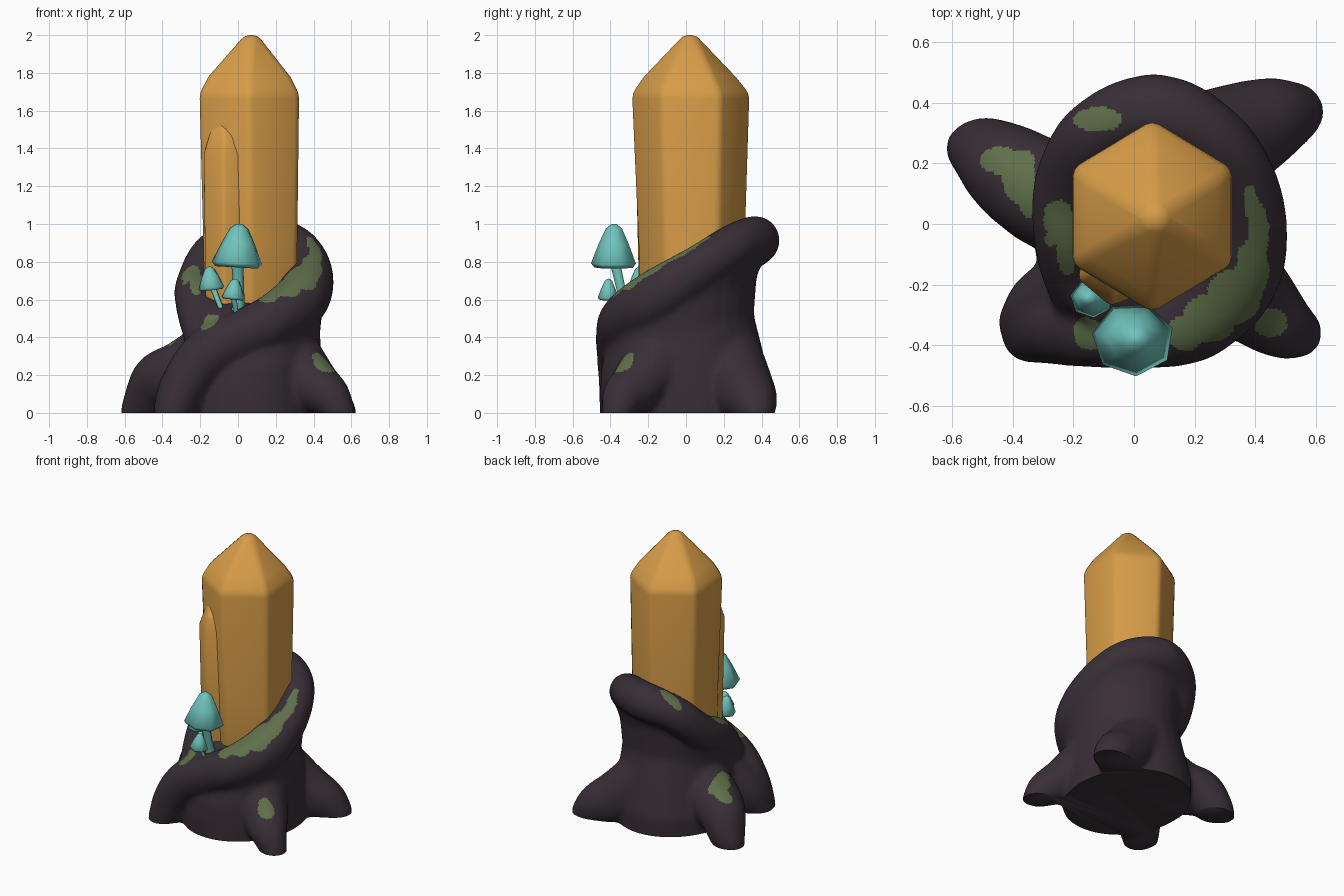
import bpy, bmesh, math
from mathutils import Vector, Matrix

old = bpy.data.objects.get("Cube")
if old:
    bpy.data.objects.remove(old, do_unlink=True)


def material(name, rgb):
    m = bpy.data.materials.new(name)
    m.use_nodes = True
    m.diffuse_color = (*rgb, 1)
    bsdf = next(n for n in m.node_tree.nodes if n.type == 'BSDF_PRINCIPLED')
    bsdf.inputs["Base Color"].default_value = (*rgb, 1)
    bsdf.inputs["Roughness"].default_value = 0.8
    return m


BARK = material("dark_bark", (0.04, 0.028, 0.037))
MOSS = material("green_moss", (0.114, 0.16, 0.07))
AMBER = material("amber_crystal", (0.68, 0.335, 0.065))
TEAL = material("teal_mushroom", (0.16, 0.55, 0.5))


def make(name, bm, *mats):
    bmesh.ops.recalc_face_normals(bm, faces=bm.faces)
    mesh = bpy.data.meshes.new(name)
    bm.to_mesh(mesh)
    bm.free()
    for m in mats:
        mesh.materials.append(m)
    ob = bpy.data.objects.new(name, mesh)
    bpy.context.collection.objects.link(ob)
    return ob


def smooth(ob, angle):
    bpy.ops.object.select_all(action='DESELECT')
    ob.select_set(True)
    bpy.context.view_layer.objects.active = ob
    bpy.ops.object.shade_smooth_by_angle(angle=math.radians(angle))


def bake(ob):
    # Replace the mesh by its modified version
    bpy.context.view_layer.update()
    ev = ob.evaluated_get(bpy.context.evaluated_depsgraph_get())
    mesh = bpy.data.meshes.new_from_object(ev)
    ob.modifiers.clear()
    ob.data = mesh


def loft(bm, rings):
    # Closed skin over rings with equal point counts
    loops = [[bm.verts.new(p) for p in r] for r in rings]
    n = len(loops[0])
    for a, b in zip(loops, loops[1:]):
        for i in range(n):
            bm.faces.new((a[i], a[(i + 1) % n], b[(i + 1) % n], b[i]))
    bm.faces.new(loops[0][::-1])
    bm.faces.new(loops[-1])


def ring(c, rx, ry, n, turn=0.0, slope=0.0):
    out = []
    for i in range(n):
        a = math.tau * i / n + turn
        y = c[1] + ry * math.sin(a)
        out.append(Vector((c[0] + rx * math.cos(a), y, c[2] + slope * y)))
    return out


def limb(bm, pts, steps=10):
    # Tapered limb of overlapping balls; points are x, y, z, radius
    p = [Vector(q) for q in pts]
    p = [2 * p[0] - p[1]] + p + [2 * p[-1] - p[-2]]
    for a, b, c, d in zip(p, p[1:], p[2:], p[3:]):
        for k in range(steps + 1):
            t = k / steps
            q = 0.5 * (2 * b + (c - a) * t + (2 * a - 5 * b + 4 * c - d) * t * t
                       + (3 * b - a - 3 * c + d) * t ** 3)
            bmesh.ops.create_uvsphere(bm, u_segments=14, v_segments=9, radius=q[3],
                                      matrix=Matrix.Translation(q.xyz))


# Stump: slanted trunk, spiral rim and four spreading roots, fused together
bm = bmesh.new()
loft(bm, [ring((x, y, z), rx, ry, 28, slope=s) for x, y, z, rx, ry, s in (
    (0.06, 0.0, -0.08, 0.39, 0.45, 0),
    (0.06, 0.0, 0.12, 0.395, 0.455, 0),
    (0.07, -0.02, 0.28, 0.375, 0.43, 0.1),
    (0.075, -0.035, 0.43, 0.36, 0.395, 0.25),
    (0.075, -0.025, 0.57, 0.375, 0.4, 0.4),
    (0.075, 0.015, 0.67, 0.39, 0.425, 0.5),
    (0.07, 0.01, 0.7, 0.32, 0.35, 0.5))])
limb(bm, [(-0.345, -0.365, 0.0, 0.095), (-0.28, -0.34, 0.16, 0.125), (-0.16, -0.335, 0.31, 0.14),
          (0.02, -0.345, 0.41, 0.135), (0.2, -0.315, 0.5, 0.14), (0.34, -0.16, 0.61, 0.15),
          (0.375, 0.06, 0.76, 0.125), (0.28, 0.26, 0.885, 0.12), (0.08, 0.37, 0.915, 0.128),
          (-0.12, 0.3, 0.845, 0.12), (-0.21, 0.14, 0.685, 0.12), (-0.215, -0.04, 0.585, 0.12),
          (-0.17, -0.2, 0.42, 0.12), (-0.1, -0.3, 0.31, 0.11)])
roots = [
    [(-0.14, 0.06, 0.28, 0.2), (-0.3, 0.105, 0.2, 0.18), (-0.415, 0.18, 0.165, 0.155),
     (-0.49, 0.235, 0.06, 0.12), (-0.54, 0.25, 0.0, 0.085)],
    [(0.13, 0.2, 0.32, 0.2), (0.32, 0.285, 0.14, 0.18), (0.45, 0.345, 0.07, 0.14), (0.53, 0.37, 0.0, 0.1)],
    [(0.24, -0.12, 0.3, 0.2), (0.39, -0.25, 0.15, 0.15), (0.48, -0.33, 0.09, 0.115), (0.54, -0.36, 0.0, 0.085)],
    [(-0.15, -0.2, 0.28, 0.16), (-0.27, -0.28, 0.13, 0.15), (-0.34, -0.325, 0.02, 0.11)]]
for r in roots:
    limb(bm, r)
stump = make("mossy_stump", bm, BARK, MOSS)
rm = stump.modifiers.new("fuse", 'REMESH')
rm.mode = 'VOXEL'
rm.voxel_size = 0.012
sm = stump.modifiers.new("soften", 'SMOOTH')
sm.factor = 0.5
sm.iterations = 30
bake(stump)

# Flat underside, then moss on the upward faces inside oval patches
bm = bmesh.new()
bm.from_mesh(stump.data)
bmesh.ops.bisect_plane(bm, geom=bm.verts[:] + bm.edges[:] + bm.faces[:], dist=1e-5,
                       plane_co=(0, 0, 0), plane_no=(0, 0, -1), clear_outer=True)
bmesh.ops.holes_fill(bm, edges=[e for e in bm.edges if e.is_boundary], sides=0)
rim_moss = [(0.17, -0.36, 0.06, 0.06), (0.25, -0.31, 0.09, 0.08), (0.33, -0.24, 0.09, 0.09),
            (0.39, -0.15, 0.055, 0.1), (0.41, -0.03, 0.035, 0.1), (0.385, 0.07, 0.025, 0.06),
            (-0.12, 0.345, 0.08, 0.04), (-0.25, 0.02, 0.05, 0.06), (-0.22, -0.08, 0.035, 0.09),
            (-0.275, -0.05, 0.02, 0.025)]
root_moss = [(-0.44, 0.21, 0.07, 0.045), (-0.38, 0.15, 0.055, 0.08), (-0.35, 0.08, 0.03, 0.06),
             (-0.37, 0.2, 0.045, 0.045), (-0.15, -0.36, 0.05, 0.055), (0.45, -0.325, 0.055, 0.05)]


def inside(c, patches):
    return any(((c.x - x) / a) ** 2 + ((c.y - y) / b) ** 2 < 1 for x, y, a, b in patches)


bm.normal_update()
for f in bm.faces:
    c = f.calc_center_median()
    patches = rim_moss if c.z > 0.52 else root_moss
    f.material_index = int(inside(c, patches) and f.normal.z > 0.15 and c.z > 0.15)
bm.to_mesh(stump.data)
bm.free()
smooth(stump, 60)


# Crystals: six-sided columns with a pointed, worn tip
def crystal(name, rows, turn, bevel):
    bm = bmesh.new()
    loft(bm, [ring((x, y, z), rx, ry, 6, turn) for x, y, z, rx, ry in rows])
    ob = make(name, bm, AMBER)
    bv = ob.modifiers.new("worn_edges", 'BEVEL')
    bv.width = bevel
    bv.segments = 2
    bv.limit_method = 'ANGLE'
    bv.angle_limit = math.radians(25)
    bake(ob)
    smooth(ob, 60)


crystal("main_crystal", [(0.07, 0.03, 0.4, 0.28, 0.275), (0.065, 0.03, 0.9, 0.287, 0.288),
                         (0.06, 0.025, 1.69, 0.304, 0.318), (0.06, 0.02, 1.78, 0.25, 0.25),
                         (0.07, 0.02, 2.0, 0.04, 0.04)], math.pi / 6, 0.026)
crystal("side_crystal", [(-0.05, -0.12, 0.4, 0.13, 0.13), (-0.055, -0.135, 1.37, 0.137, 0.137),
                         (-0.055, -0.125, 1.47, 0.105, 0.12), (-0.09, -0.12, 1.56, 0.035, 0.05)], 0.35, 0.015)


# Mushrooms: faceted caps on thin leaning stems
def mushroom(name, foot, top, r, h, tilt):
    foot, top = Vector(foot), Vector(top)
    bm = bmesh.new()
    rot = Matrix.Rotation(tilt, 3, 'Y')
    profile = [(0.2, 0.12), (0.85, 0.0), (1.0, 0.1), (0.66, 0.56), (0.36, 0.9), (0.12, 1.0)]
    loft(bm, [[top + rot @ p for p in ring((0, 0, h * z), r * s, r * s * 0.9, 7, 0.3)] for s, z in profile])
    mid = foot.lerp(top, 0.5) + Vector((0.008, 0, 0))
    loft(bm, [ring(c, w * r, w * r, 6) for c, w in
              ((foot, 0.3), (mid, 0.2), (top + Vector((0, 0, h * 0.2)), 0.24))])
    smooth(make(name, bm, TEAL), 75)


mushroom("large_mushroom", (0.0, -0.3, 0.5), (-0.005, -0.38, 0.77), 0.137, 0.23, 0.06)
mushroom("left_mushroom", (-0.06, -0.3, 0.46), (-0.138, -0.245, 0.65), 0.072, 0.125, -0.12)
mushroom("front_mushroom", (-0.01, -0.33, 0.46), (-0.025, -0.41, 0.6), 0.064, 0.11, 0.1)
